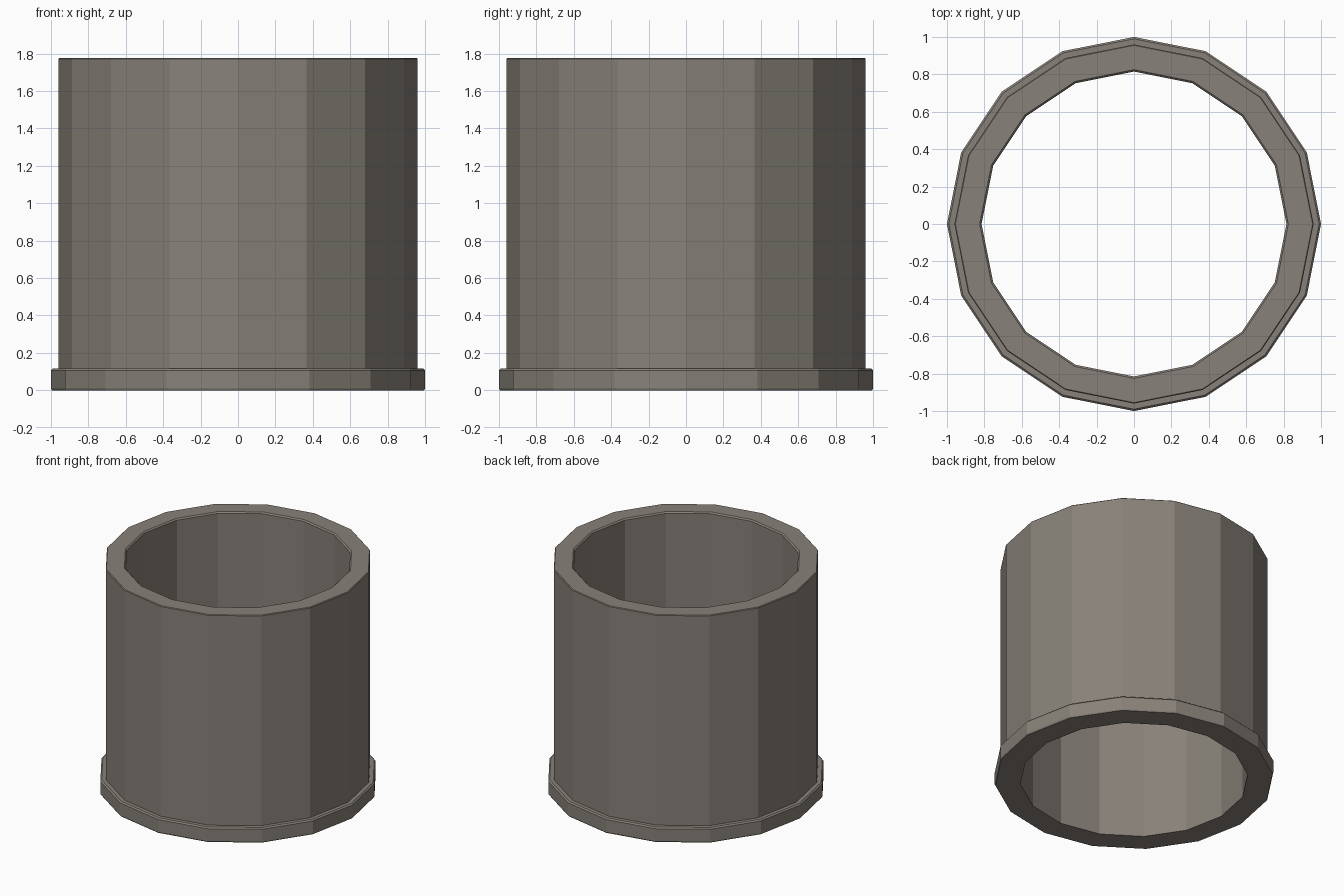
import bpy, bmesh
from math import cos, sin, tau

if "Cube" in bpy.data.objects:
    bpy.data.objects.remove(bpy.data.objects["Cube"])

SIDES = 16


def lathe(name, profile):
    """Spin a closed (radius, z) profile into a faceted ring."""
    bm = bmesh.new()
    rings = [[bm.verts.new((r * cos(tau * i / SIDES), r * sin(tau * i / SIDES), z))
              for r, z in profile] for i in range(SIDES)]
    n = len(profile)
    for i in range(SIDES):
        a, b = rings[i], rings[(i + 1) % SIDES]
        for j in range(n):
            k = (j + 1) % n
            bm.faces.new((a[j], b[j], b[k], a[k]))
    bmesh.ops.recalc_face_normals(bm, faces=bm.faces)
    mesh = bpy.data.meshes.new(name)
    bm.to_mesh(mesh)
    bm.free()
    obj = bpy.data.objects.new(name, mesh)
    bpy.context.collection.objects.link(obj)
    return obj


# Hollow sleeve with a low base flange and small chamfers on its rims
sleeve = lathe("flanged_sleeve", [
    (0.815, 0.0), (0.995, 0.0), (1.0, 0.01),        # underside
    (1.0, 0.107), (0.99, 0.117), (0.96, 0.117),     # flange
    (0.96, 1.772), (0.955, 1.777),                  # outer wall
    (0.825, 1.777), (0.815, 1.767),                 # rim and bore
])

# Dark warm grey
mat = bpy.data.materials.new("dark_warm_grey")
mat.diffuse_color = (0.245, 0.22, 0.19, 1.0)
mat.use_nodes = True
mat.node_tree.nodes["Principled BSDF"].inputs["Base Color"].default_value = mat.diffuse_color
sleeve.data.materials.append(mat)
